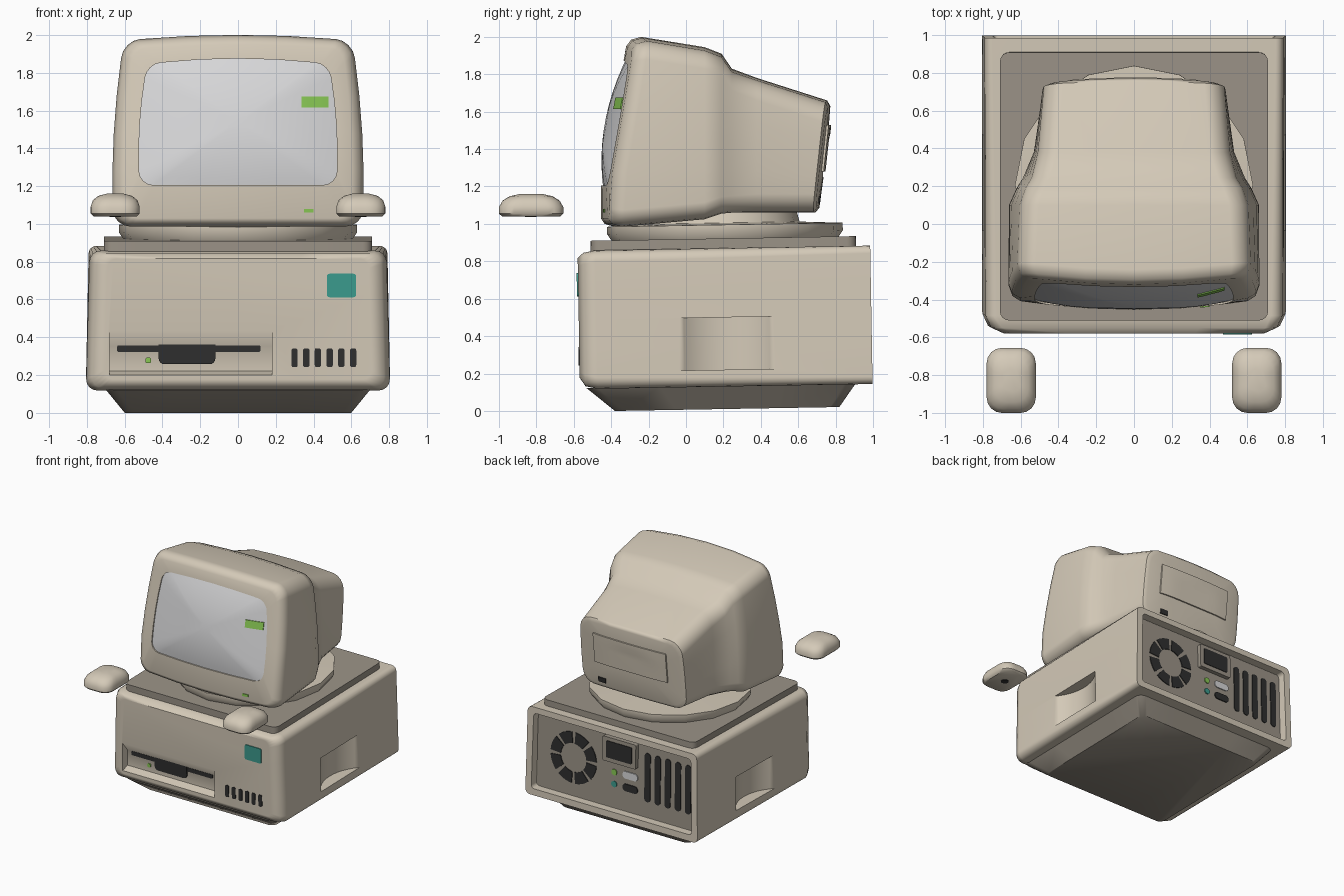
import bpy, bmesh
from math import sin, cos, pi, radians
from mathutils import Vector, Matrix
from mathutils.bvhtree import BVHTree

cube = bpy.data.objects.get("Cube")
if cube:
    bpy.data.objects.remove(cube, do_unlink=True)


def material(name, rgb):
    m = bpy.data.materials.new(name)
    m.use_nodes = True
    m.diffuse_color = (*rgb, 1)
    m.node_tree.nodes["Principled BSDF"].inputs["Base Color"].default_value = (*rgb, 1)
    return m


beige = material("warm beige", (0.66, 0.59, 0.48))
grey = material("warm grey", (0.33, 0.295, 0.245))
glass = material("pale screen grey", (0.68, 0.68, 0.69))
dark = material("charcoal", (0.028, 0.028, 0.028))
green = material("bright green", (0.25, 0.58, 0.09))
teal = material("teal", (0.045, 0.33, 0.27))
parts, tilted = [], []


def finish(name, bm, mat, tilt=False):
    bmesh.ops.recalc_face_normals(bm, faces=bm.faces)
    me = bpy.data.meshes.new(name)
    bm.to_mesh(me)
    bm.free()
    ob = bpy.data.objects.new(name, me)
    bpy.context.collection.objects.link(ob)
    me.materials.append(mat)
    parts.append(ob)
    if tilt:
        tilted.append(ob)
    return ob


def loft(name, rings, mat, tilt=False):
    """Skin rings of equal length and cap both ends."""
    bm = bmesh.new()
    vs = [[bm.verts.new(p) for p in ring] for ring in rings]
    n = len(vs[0])
    for a, b in zip(vs, vs[1:]):
        for i in range(n):
            j = (i + 1) % n
            bm.faces.new((a[i], a[j], b[j], b[i]))
    bm.faces.new(vs[0])
    bm.faces.new(vs[-1])
    return finish(name, bm, mat, tilt)


def outline(low, high, z0, z1, r, dome=0, bow=0):
    """Rounded rectangle with half widths low and high, domed top and bowed sides."""
    w, h = (low + high) / 2, (z1 - z0) / 2
    arcs = []
    for i, (sx, sz) in enumerate(((1, 1), (-1, 1), (-1, -1), (1, -1))):
        c = Vector((sx * (w - r), sz * (h - r)))
        arcs.append([c + r * Vector((cos(a), sin(a)))
                     for a in (pi / 2 * (i + k / 4) for k in range(5))])
    pts = []
    for i, arc in enumerate(arcs):
        nxt = arcs[(i + 1) % 4][0]
        pts += arc + [arc[-1].lerp(nxt, k / 4) for k in (1, 2, 3)]
    out = []
    for p in pts:
        u, v = p.x / w, p.y / h
        x = u * (low + (high - low) * (v + 1) / 2 + bow * (1 - v * v))
        out.append((x, z0 + h * (v + 1) + (dome * (1 - u * u) if v > 0 else 0)))
    return out


def across(pts, y):
    return [(x, y, z) for x, z in pts]


def level(pts, z, cx=0):
    return [(x + cx, y, z) for x, y in pts]


def circle(r, n, cx=0, cy=0):
    return [(cx + r * sin(2 * pi * i / n), cy + r * cos(2 * pi * i / n)) for i in range(n)]


def prism(name, pts, y0, y1, mat):
    return loft(name, [across(pts, y0), across(pts, y1)], mat, True)


def slab(name, x0, x1, z0, z1, y0, y1, mat, r=0.01):
    c, h = (x0 + x1) / 2, (x1 - x0) / 2
    return prism(name, [(x + c, z) for x, z in outline(h, h, z0, z1, r)], y0, y1, mat)


# Case shell with rounded front and a recessed back
case = loft("case", [
    across(outline(0.71, 0.69, 0.18, 0.82, 0.05), -0.565),
    across(outline(0.775, 0.755, 0.135, 0.848, 0.06), -0.535),
    across(outline(0.805, 0.785, 0.12, 0.86, 0.06), -0.47),
    across(outline(0.805, 0.79, 0.12, 0.86, 0.04), 1.0),
    across(outline(0.75, 0.735, 0.175, 0.81, 0.03), 1.0),
    across(outline(0.75, 0.735, 0.175, 0.81, 0.03), 0.93)], beige, True)

# Cut the drive bay and the two side grips
bay = [(-0.62, 0.44), (-0.565, 0.44), (-0.50, 0.355), (-0.50, 0.225), (-0.565, 0.205), (-0.62, 0.205)]
cutters = [loft("bay_cutter", [[(x, y, z) for y, z in bay] for x in (-0.68, 0.18)], beige)]
for s in (-1, 1):
    c = circle(0.375, 48, s * 1.075, 0.225)
    cutters.append(loft("grip_cutter", [level(c, 0.21), level(c, 0.49)], beige))
bpy.context.view_layer.objects.active = case
for c in cutters:
    c.hide_render = True
    mod = case.modifiers.new("cut", "BOOLEAN")
    mod.solver = "EXACT"
    mod.object = c
    bpy.ops.object.modifier_apply(modifier=mod.name)
    parts.remove(c)
    bpy.data.objects.remove(c, do_unlink=True)

# Foot, top plate and swivel
loft("foot", [level(outline(0.60, 0.60, -0.38, 0.82, 0.05), 0),
              level(outline(0.70, 0.70, -0.53, 0.91, 0.06), 0.125)], grey, True)
lid = outline(0.71, 0.71, -0.495, 0.925, 0.05)
loft("top_plate", [level(lid, 0.85), level(lid, 0.912)], grey, True)
loft("swivel", [level(circle(r, 16, 0, 0.225), z) for r, z in
                ((0.60, 0.90), (0.63, 0.945), (0.63, 0.985), (0.40, 0.995), (0.38, 1.07))], beige, True)

# Drive slot, light, badge and front vents
slab("drive_slot", -0.64, 0.12, 0.325, 0.36, -0.506, -0.498, dark)
slab("drive_latch", -0.42, -0.12, 0.26, 0.40, -0.508, -0.498, dark, 0.03)
slab("drive_light", -0.49, -0.46, 0.265, 0.295, -0.508, -0.498, green)
slab("badge", 0.47, 0.625, 0.615, 0.74, -0.572, -0.564, teal, 0.015)
for i in range(6):
    x = 0.282 + 0.062 * i
    slab("front_vent", x, x + 0.034, 0.245, 0.345, -0.570, -0.564, dark, 0.012)

# Back panel with fan, socket, ports and vents
slab("back_panel", -0.74, 0.74, 0.18, 0.805, 0.925, 0.935, grey, 0.02)
for i in range(8):
    arc = [pi / 4 * (i + 0.1 + 0.8 * k / 5) for k in range(6)]
    pts = [(0.40 + 0.215 * cos(a), 0.50 + 0.215 * sin(a)) for a in arc]
    pts += [(0.40 + 0.12 * cos(a), 0.50 + 0.12 * sin(a)) for a in reversed(arc)]
    prism("fan_opening", pts, 0.934, 0.941, dark)
slab("socket_frame", -0.20, 0.11, 0.57, 0.775, 0.934, 0.97, grey)
slab("socket", -0.165, 0.075, 0.605, 0.745, 0.968, 0.975, dark)
slab("green_port", -0.005, 0.045, 0.455, 0.505, 0.934, 0.943, green, 0.024)
slab("teal_port", -0.005, 0.045, 0.355, 0.405, 0.934, 0.943, teal, 0.024)
slab("light_port", -0.20, -0.06, 0.455, 0.515, 0.934, 0.943, glass, 0.028)
slab("dark_port", -0.20, -0.06, 0.35, 0.41, 0.934, 0.943, dark, 0.028)
for i in range(5):
    x = -0.29 - 0.095 * i
    slab("back_vent", x - 0.027, x + 0.027, 0.31, 0.72, 0.934, 0.941, dark, 0.025)


# Monitor shell
def front_ring(pts, back):
    return [(x, max(-0.455, -0.455 + 0.18 * (z - 1.2)) + 0.055 * (x / 0.65) ** 2 + back, z)
            for x, z in pts]


def rear_ring(pts, y_low, y_high, sag=0):
    return [(x, y_low + (y_high - y_low) * (z - 1.06) / 0.6 + sag * x * x, z) for x, z in pts]


window = outline(0.52, 0.48, 1.205, 1.845, 0.07, 0.03, 0.02)
monitor = loft("monitor", [
    front_ring(window, 0.02),
    front_ring(window, 0),
    front_ring(outline(0.60, 0.555, 1.03, 1.925, 0.07, 0.025, 0.02), 0),
    front_ring(outline(0.64, 0.59, 1.0, 1.955, 0.08, 0.03, 0.025), 0.02),
    front_ring(outline(0.66, 0.605, 0.985, 1.97, 0.09, 0.03, 0.025), 0.07),
    across(outline(0.66, 0.59, 1.025, 1.92, 0.09, 0.025, 0.025), 0.10),
    across(outline(0.62, 0.56, 1.055, 1.885, 0.09, 0.025, 0.02), 0.19),
    across(outline(0.59, 0.53, 1.06, 1.805, 0.09, 0.025, 0.01), 0.245),
    across(outline(0.53, 0.50, 1.06, 1.76, 0.10, 0.02, 0.01), 0.38),
    rear_ring(outline(0.48, 0.47, 1.06, 1.645, 0.10, 0.015, 0.01), 0.69, 0.755, -0.06),
    rear_ring(outline(0.45, 0.44, 1.085, 1.615, 0.09, 0.015, 0.01), 0.71, 0.775, -0.1),
    rear_ring(outline(0.25, 0.25, 1.25, 1.47, 0.05), 0.715, 0.78, -0.1)], beige)

# Domed screen made of shrinking rings
screen_rings = []
for k in (1, 0.88, 0.7, 0.5, 0.3, 0.1):
    pts = [(x * k, 1.54 + (z - 1.54) * k) for x, z in window]
    screen_rings.append(front_ring(pts, 0.01 - 0.05 * (1 - k * k)))
screen = loft("screen", screen_rings, glass)


def patch(name, target, x0, x1, z0, z1, side, lift, mat):
    """Thin plate that follows the target's front (-1) or back (1)."""
    me = target.data
    tree = BVHTree.FromPolygons([v.co for v in me.vertices], [p.vertices[:] for p in me.polygons])
    bm = bmesh.new()
    bmesh.ops.create_grid(bm, x_segments=10, y_segments=6, size=1)
    for v in bm.verts:
        x, z = x0 + (x1 - x0) * (v.co.x + 1) / 2, z0 + (z1 - z0) * (v.co.y + 1) / 2
        hit = tree.ray_cast(Vector((x, 3 * side, z)), Vector((0, -side, 0)))[0]
        v.co = hit if hit else Vector((x, 0.7 * side, z))
    top = bmesh.ops.extrude_face_region(bm, geom=bm.faces[:])["geom"]
    for v in top:
        if isinstance(v, bmesh.types.BMVert):
            v.co.y += side * lift
    return finish(name, bm, mat)


patch("screen_prompt", screen, 0.335, 0.48, 1.615, 1.675, -1, 0.006, green)
patch("power_light", monitor, 0.35, 0.40, 1.06, 1.08, -1, 0.006, green)
patch("monitor_back_panel", monitor, -0.34, 0.34, 1.28, 1.53, 1, 0.012, beige)
patch("monitor_cable_port", monitor, 0.25, 0.32, 1.11, 1.15, 1, 0.008, dark)

# Pair of mice
for s, side in ((1, "left"), (-1, "right")):
    rings = []
    for w, h, r, z in ((0.115, 0.155, 0.07, 1.04), (0.13, 0.172, 0.08, 1.055), (0.13, 0.172, 0.08, 1.09),
                       (0.118, 0.152, 0.08, 1.125), (0.09, 0.115, 0.07, 1.148), (0.045, 0.06, 0.03, 1.16)):
        rings.append(level(outline(w, w, -0.828 - h, -0.828 + h, r), z, s * 0.65))
    loft(side + "_mouse", rings, beige)
    ball = circle(0.03, 16, s * 0.65, -0.83)
    loft(side + "_mouse_ball", [level(ball, 1.036), level(ball, 1.042)], dark)

# Slight backward tilt of the case, then shading
pivot = Vector((0, -0.38, 0))
tilt = Matrix.Translation(pivot) @ Matrix.Rotation(radians(1), 4, "X") @ Matrix.Translation(-pivot)
for ob in tilted:
    ob.matrix_world = tilt
bpy.ops.object.select_all(action="DESELECT")
for ob in parts:
    ob.select_set(True)
bpy.context.view_layer.objects.active = case
bpy.ops.object.shade_smooth_by_angle(angle=radians(45))
for ob in (case, monitor):
    ob.modifiers.new("even_shading", "WEIGHTED_NORMAL").keep_sharp = True
